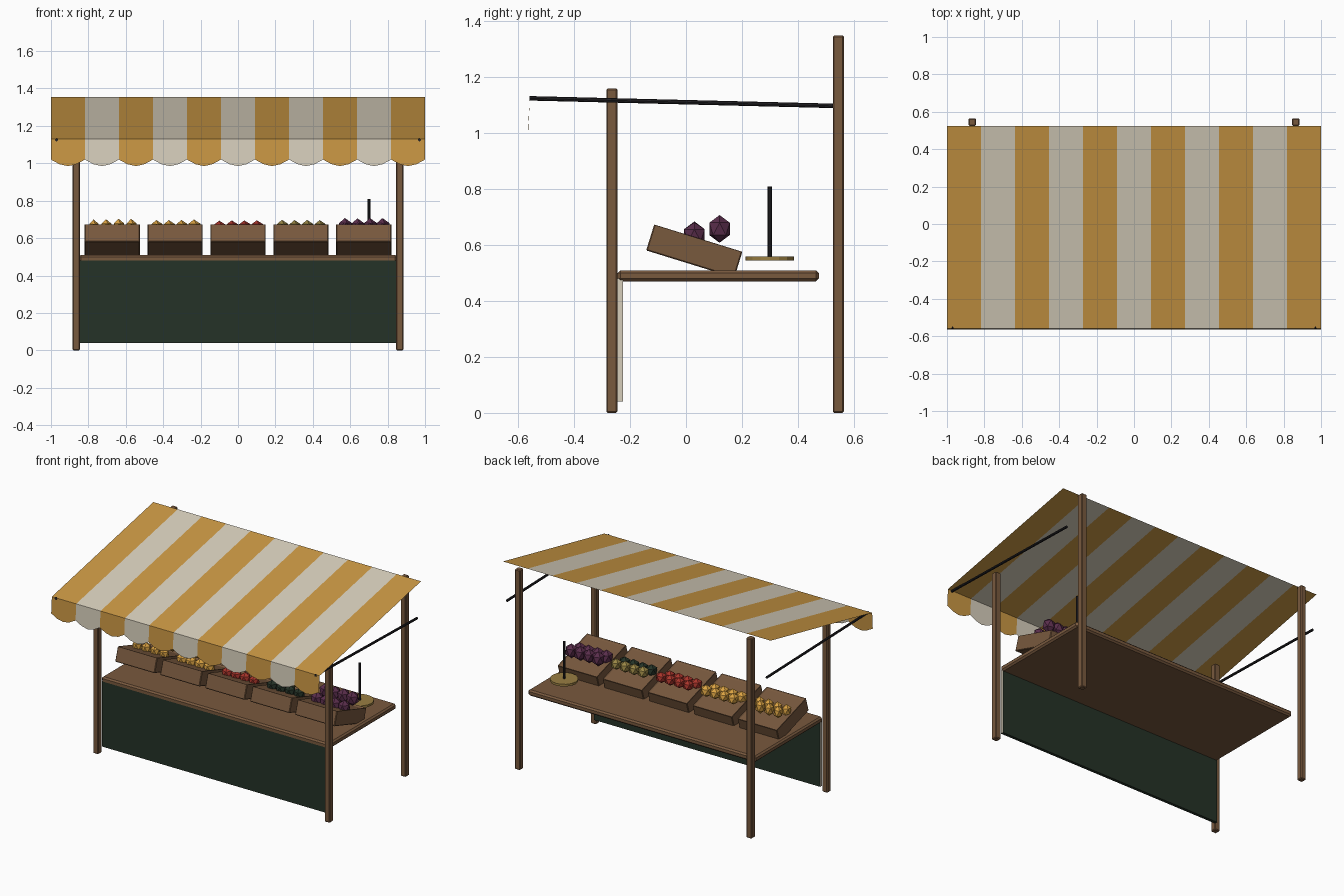
import bpy, bmesh, math, random
from mathutils import Matrix, Vector

random.seed(4)
cube = bpy.data.objects.get("Cube")
if cube:
    bpy.data.objects.remove(cube, do_unlink=True)


def material(name, *rgb):
    m = bpy.data.materials.new(name)
    m.use_nodes = True
    color = (*rgb, 1)
    m.diffuse_color = color
    bsdf = m.node_tree.nodes["Principled BSDF"]
    bsdf.inputs["Base Color"].default_value = color
    bsdf.inputs["Roughness"].default_value = 0.8
    return m


WOOD = material("brown wood", .19, .10, .048)
GREEN = material("dark green", .018, .032, .02)
GOLD = material("golden cloth", .59, .31, .057)
CREAM = material("cream cloth", .68, .62, .50)
METAL = material("black metal", .016, .015, .018)
BRASS = material("brass", .32, .21, .055)
RED = material("red fruit", .40, .035, .024)
PURPLE = material("purple fruit", .10, .026, .07)
ORANGE = material("orange fruit", .70, .36, .055)
OLIVE = material("olive fruit", .32, .24, .06)


def finish(name, bm, *mats):
    mesh = bpy.data.meshes.new(name)
    bm.to_mesh(mesh)
    bm.free()
    for m in mats:
        mesh.materials.append(m)
    obj = bpy.data.objects.new(name, mesh)
    bpy.context.collection.objects.link(obj)
    return obj


def box(name, center, size, *mats, bevel=0.0):
    bm = bmesh.new()
    bmesh.ops.create_cube(bm, size=1, matrix=Matrix.Diagonal((*size, 1)))
    obj = finish(name, bm, *mats)
    obj.location = center
    if bevel:
        mod = obj.modifiers.new("Bevel", "BEVEL")
        mod.width = bevel
        mod.segments = 1
    return obj


def rod(name, a, b, radius, mat, sides=8):
    a, b = Vector(a), Vector(b)
    bm = bmesh.new()
    bmesh.ops.create_cone(bm, cap_ends=True, segments=sides, radius1=radius,
                          radius2=radius, depth=(b - a).length)
    obj = finish(name, bm, mat)
    obj.location = (a + b) / 2
    obj.rotation_euler = (b - a).to_track_quat("Z", "Y").to_euler()
    return obj


# Posts and awning arms on each side
for side, s in (("left", 1), ("right", -1)):
    box(f"front_post_{side}", (s * .865, -.265, .58), (.04, .04, 1.16), WOOD, bevel=.005)
    box(f"back_post_{side}", (s * .865, .545, .675), (.04, .04, 1.35), WOOD, bevel=.005)
    rod(f"awning_arm_{side}", (s * .97, -.56, 1.125), (s * .97, .525, 1.098), .008, METAL)

# Counter top and hanging cloth with pale ends
box("counter_top", (0, .115, .49), (1.7, .72, .04), WOOD, bevel=.01)
cloth = box("counter_cloth", (0, -.235, .26), (1.69, .02, .44), GREEN, CREAM)
for face in cloth.data.polygons:
    face.material_index = int(abs(face.normal.x) > .5)

# Striped awning sheet with a scalloped valance
STRIPES = 11
width = 2 / STRIPES
canopy, valance = bmesh.new(), bmesh.new()
for i in range(STRIPES):
    x0 = -1 + i * width
    x1 = x0 + width
    sheet = [(x0, -.558, 1.13), (x1, -.558, 1.13), (x1, .525, 1.355), (x0, .525, 1.355)]
    scallop = [(x0 + width * t, -.565, 1.02 - .035 * math.sin(math.pi * t))
               for t in (0, .25, .5, .75, 1)]
    flap = scallop + [(x1, -.558, 1.13), (x0, -.558, 1.13)]
    for bm, points in ((canopy, sheet), (valance, flap)):
        face = bm.faces.new([bm.verts.new(p) for p in points])
        face.material_index = i % 2
finish("awning_canopy", canopy, GOLD, CREAM)
finish("awning_valance", valance, GOLD, CREAM)


# Tilted crate with a shallow recessed top
def crate(name, x):
    bm = bmesh.new()
    bmesh.ops.create_cube(bm, size=1, matrix=Matrix.Diagonal((.295, .33, .1, 1)))
    top = [f for f in bm.faces if f.normal.z > .5]
    bmesh.ops.inset_region(bm, faces=top, thickness=.015, depth=0)
    bmesh.ops.translate(bm, verts=top[0].verts[:], vec=(0, 0, -.012))
    obj = finish(name, bm, WOOD)
    obj.location = (x, .03, .58)
    obj.rotation_euler.x = -.3
    mod = obj.modifiers.new("Bevel", "BEVEL")
    mod.width = .004
    mod.segments = 1


# Rows of faceted produce, middle row and raised back row
def produce(name, x, radius, height, back, middle):
    bm = bmesh.new()
    for row, (y, z) in enumerate(((.03, .635), (.12, .658))):
        for col in range(4):
            k = random.uniform(.9, 1)
            place = (Matrix.Translation((x + (col - 1.5) * .067, y, z))
                     @ Matrix.Diagonal((radius * k, radius, height * k, 1)))
            made = bmesh.ops.create_icosphere(bm, subdivisions=1, radius=1, matrix=place)
            for face in {f for v in made["verts"] for f in v.link_faces}:
                face.material_index = 1 - row
    finish(name, bm, back, middle)


goods = (("lemons", .034, .046, ORANGE, ORANGE), ("oranges", .04, .042, ORANGE, ORANGE),
         ("apples", .038, .038, RED, RED), ("pears", .039, .042, OLIVE, GREEN),
         ("plums", .043, .05, PURPLE, PURPLE))
for i, (name, radius, height, back, middle) in enumerate(goods):
    x = (i - 2) * .336
    crate(f"crate_of_{name}", x)
    produce(name, x, radius, height, back, middle)

# Weighing scale
rod("scale_plate", (.7, .3, .545), (.7, .3, .56), .087, BRASS, 16)
rod("scale_pole", (.7, .3, .55), (.7, .3, .81), .008, METAL)
